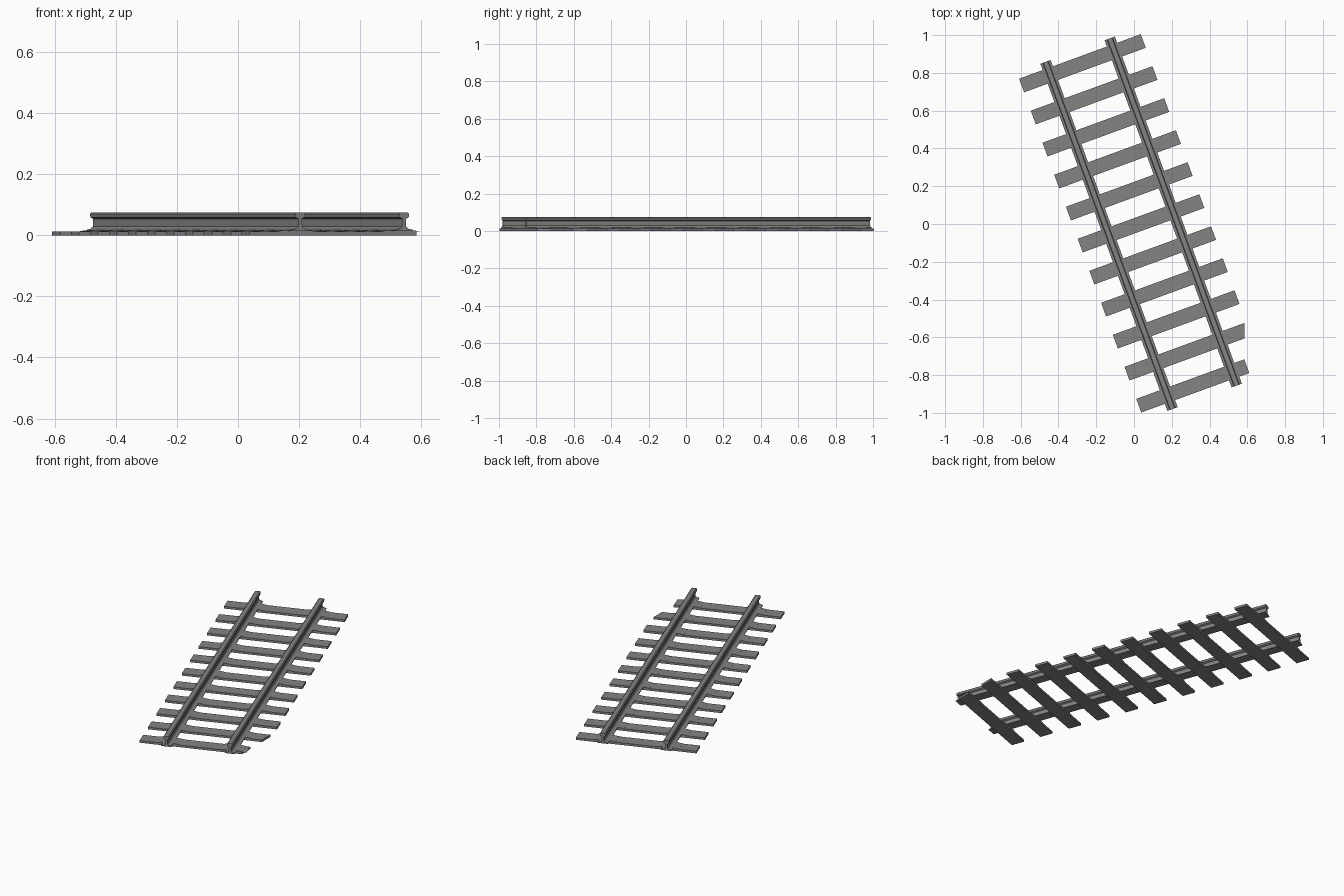
import bpy, bmesh
from math import radians
from mathutils import Matrix, Vector

cube = bpy.data.objects.get("Cube")
if cube:
    bpy.data.objects.remove(cube, do_unlink=True)

grey = bpy.data.materials.new("weathered grey")
grey.use_nodes = True
colour = (0.23, 0.23, 0.23, 1)
grey.diffuse_color = colour
grey.node_tree.nodes["Principled BSDF"].inputs["Base Color"].default_value = colour

TURN = Matrix.Rotation(radians(20.1), 4, 'Z')   # track runs diagonally
CENTRE = 0.036                                  # track centre line, local x
GAUGE = 0.181                                   # centre line to rail
SLEEPERS, SPACING, FIRST = 11, 0.1805, 0.893
WIDTH = 0.077
CLIP_X = 0.585                                  # sleepers are cut off here


def extrude_profile(name, points, direction, clip=False):
    """Extrude a closed local outline and turn it into the track direction."""
    bm = bmesh.new()
    face = bm.faces.new([bm.verts.new(p) for p in points])
    new = bmesh.ops.extrude_face_region(bm, geom=[face])["geom"]
    bmesh.ops.translate(bm, vec=direction,
                        verts=[g for g in new if isinstance(g, bmesh.types.BMVert)])
    bm.transform(TURN)
    if clip:
        geom = bm.verts[:] + bm.edges[:] + bm.faces[:]
        cut = bmesh.ops.bisect_plane(bm, geom=geom, plane_co=(CLIP_X, 0, 0),
                                     plane_no=(1, 0, 0), clear_outer=True)
        edges = [g for g in cut["geom_cut"] if isinstance(g, bmesh.types.BMEdge)]
        if edges:
            bmesh.ops.holes_fill(bm, edges=edges)
    bmesh.ops.recalc_face_normals(bm, faces=bm.faces)
    mesh = bpy.data.meshes.new(name)
    bm.to_mesh(mesh)
    bm.free()
    mesh.materials.append(grey)
    obj = bpy.data.objects.new(name, mesh)
    bpy.context.collection.objects.link(obj)
    return obj


# Rails: flat foot, thin web and rounded head
half = [(0.029, 0.014), (0.029, 0.018), (0.014, 0.022), (0.007, 0.029),
        (0.006, 0.054), (0.016, 0.059), (0.017, 0.070), (0.012, 0.075)]
section = half + [(-x, z) for x, z in reversed(half)]
for side, label in ((-1, "right"), (1, "left")):
    x0 = CENTRE + side * GAUGE
    extrude_profile(label + "_rail", [(x0 + x, -0.99, z) for x, z in section],
                    Vector((0, 1.957, 0)))

# Sleepers, each with a sloped tie plate under both rails
plate = [(-0.085, 0.012), (-0.065, 0.0135), (-0.035, 0.018),
         (0.035, 0.018), (0.065, 0.0135), (0.065, 0.012)]
for i in range(SLEEPERS):
    y = FIRST - i * SPACING - WIDTH / 2
    body = [(CENTRE + x, y, z) for x, z in
            ((-0.343, 0), (0.343, 0), (0.343, 0.013), (-0.343, 0.013))]
    extrude_profile(f"sleeper_{i + 1}", body, Vector((0, WIDTH, 0)), clip=True)
    for side, label in ((-1, "right"), (1, "left")):
        x0 = CENTRE + side * GAUGE
        extrude_profile(f"{label}_tie_plate_{i + 1}",
                        [(x0 - side * -x, y, z) if side < 0 else (x0 - x, y, z)
                         for x, z in plate], Vector((0, WIDTH, 0)))
